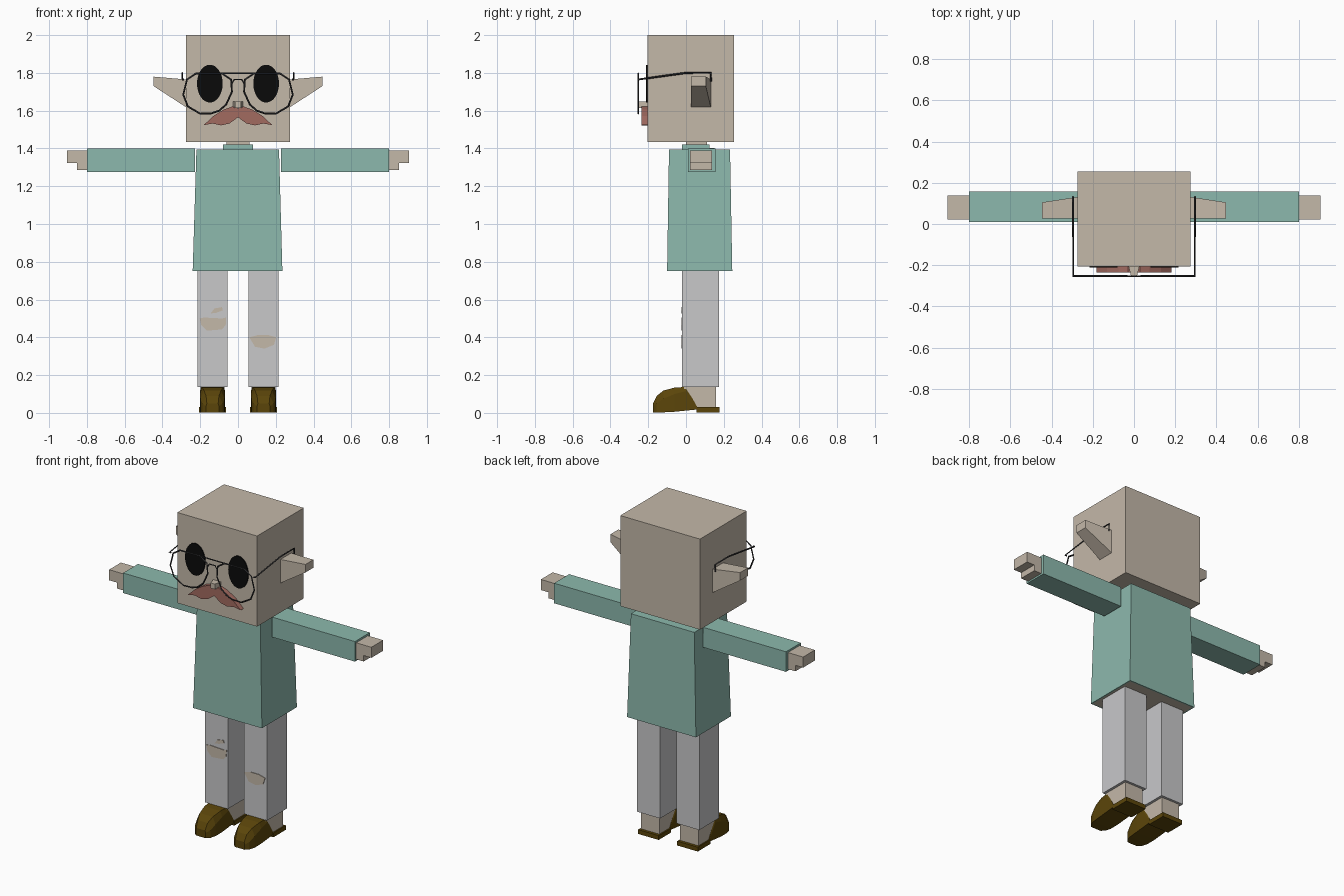
import bpy, bmesh, math
from mathutils import Vector

old = bpy.data.objects.get("Cube")
if old:
    bpy.data.objects.remove(old, do_unlink=True)


def material(name, rgb):
    m = bpy.data.materials.new(name)
    m.use_nodes = True
    col = (*rgb, 1.0)
    m.diffuse_color = col
    m.node_tree.nodes["Principled BSDF"].inputs["Base Color"].default_value = col
    return m


SKIN = material("skin beige", (0.55, 0.48, 0.395))
TEAL = material("shirt teal", (0.265, 0.485, 0.417))
GREY = material("trouser grey", (0.58, 0.58, 0.59))
BROWN = material("shoe brown", (0.105, 0.06, 0.003))
RED = material("moustache red", (0.36, 0.145, 0.118))
DARK = material("frame charcoal", (0.03, 0.03, 0.032))
BLACK = material("eye black", (0.003, 0.003, 0.003))


def loft(name, rings, mat):
    """Join equal rings of points with flat faces and cap both ends."""
    bm = bmesh.new()
    vs = [[bm.verts.new(p) for p in r] for r in rings]
    n = len(vs[0])
    for a, b in zip(vs, vs[1:]):
        for i in range(n):
            j = (i + 1) % n
            bm.faces.new((a[i], a[j], b[j], b[i]))
    bm.faces.new(vs[0][::-1])
    bm.faces.new(vs[-1])
    bmesh.ops.recalc_face_normals(bm, faces=bm.faces)
    me = bpy.data.meshes.new(name)
    bm.to_mesh(me)
    bm.free()
    me.materials.append(mat)
    ob = bpy.data.objects.new(name, me)
    bpy.context.collection.objects.link(ob)
    return ob


def rect(x0, x1, y0, y1, z):
    return [(x0, y0, z), (x1, y0, z), (x1, y1, z), (x0, y1, z)]


def box(name, x0, x1, y0, y1, z0, z1, mat):
    return loft(name, [rect(x0, x1, y0, y1, z0), rect(x0, x1, y0, y1, z1)], mat)


def prism(name, outline, y0, y1, mat):
    """Extrude an x-z outline along y."""
    return loft(name, [[(x, y, z) for x, z in outline] for y in (y0, y1)], mat)


def wire(name, strands, radius):
    """Thin frame wire; each strand is (points, closed)."""
    cu = bpy.data.curves.new(name, "CURVE")
    cu.dimensions = "3D"
    cu.bevel_depth = radius
    cu.bevel_resolution = 0
    cu.use_fill_caps = True
    for pts, closed in strands:
        sp = cu.splines.new("POLY")
        sp.points.add(len(pts) - 1)
        for p, co in zip(sp.points, pts):
            p.co = (*co, 1)
        sp.use_cyclic_u = closed
    cu.materials.append(DARK)
    ob = bpy.data.objects.new(name, cu)
    bpy.context.collection.objects.link(ob)


# Head, neck and collar
box("head", -0.275, 0.275, -0.205, 0.255, 1.435, 2.0, SKIN)
box("neck", -0.06, 0.06, 0.0, 0.11, 1.36, 1.44, SKIN)
box("collar", -0.08, 0.08, -0.02, 0.125, 1.38, 1.42, TEAL)
box("collar_back", -0.075, 0.075, 0.0, 0.15, 1.38, 1.402, TEAL)

# Shirt with a skin underside framed by the hem
shirt = loft("shirt", [rect(-0.24, 0.235, -0.1, 0.245, 0.75),
                       rect(-0.22, 0.217, -0.09, 0.233, 1.395)], TEAL)
shirt.data.materials.append(SKIN)
bm = bmesh.new()
bm.from_mesh(shirt.data)
under = [f for f in bm.faces if f.normal.z < -0.9]
bmesh.ops.inset_region(bm, faces=under, thickness=0.012)
for f in under:
    f.material_index = 1
bm.to_mesh(shirt.data)
bm.free()

# Face: nose and moustache
loft("nose", [[(x, y, z) for x, z in ((-w, 1.615), (w, 1.615), (w, 1.648), (-w, 1.648))]
              for y, w in ((-0.2, 0.028), (-0.25, 0.015))], SKIN)
half = [(0, 1.612), (0.03, 1.622), (0.075, 1.606), (0.13, 1.572), (0.182, 1.523),
        (0.135, 1.532), (0.09, 1.522), (0.045, 1.532), (0, 1.565)]
prism("moustache", half + [(-x, z) for x, z in half[-2:0:-1]], -0.235, -0.2, RED)

# Half outlines shared by both sides
lens = [(0.29, 1.685), (0.27, 1.765), (0.222, 1.797), (0.085, 1.797), (0.037, 1.765),
        (0.032, 1.7), (0.063, 1.632), (0.1, 1.6), (0.14, 1.586), (0.2, 1.584), (0.265, 1.622)]
hand = [(0.79, 1.285), (0.852, 1.285), (0.852, 1.322), (0.905, 1.322), (0.905, 1.388), (0.79, 1.388)]
FRONT = -0.253

for s, side in ((1, "left"), (-1, "right")):
    # Eye plate
    ring = [(s * 0.149 + 0.068 * math.cos(a), 1.743 + 0.1 * math.sin(a))
            for a in (math.tau * i / 32 for i in range(32))]
    prism(side + "_eye", ring, -0.212, -0.204, BLACK)

    # Tapered ear
    loft(side + "_ear", [[(s * x, y, z) for y, z in ((0.027, lo), (y1, lo), (y1, hi), (0.027, hi))]
                         for x, y1, lo, hi in ((0.27, 0.132, 1.615, 1.765),
                                               (0.447, 0.105, 1.73, 1.78))], SKIN)

    # Sleeve and stepped hand
    box(side + "_sleeve", s * 0.228, s * 0.8, 0.01, 0.157, 1.275, 1.4, TEAL)
    prism(side + "_hand", [(s * x, z) for x, z in hand], 0.022, 0.138, SKIN)

    # Trouser leg, ankle and shoe
    c = s * 0.135
    box(side + "_trouser_leg", c - 0.079, c + 0.079, -0.02, 0.175, 0.138, 0.752, GREY)
    box(side + "_ankle", c - 0.063, c + 0.063, -0.01, 0.16, 0.02, 0.15, SKIN)
    box(side + "_heel", c - 0.071, c + 0.071, 0.055, 0.178, 0.003, 0.03, BROWN)
    rings = []
    for y, hb, ht, z0, zm, z1 in ((-0.175, 0.034, 0.03, 0.003, 0.035, 0.05),
                                  (-0.155, 0.054, 0.034, 0.003, 0.05, 0.09),
                                  (-0.12, 0.064, 0.045, 0.003, 0.075, 0.118),
                                  (-0.06, 0.067, 0.055, 0.006, 0.1, 0.134),
                                  (0.0, 0.067, 0.06, 0.012, 0.115, 0.137),
                                  (0.06, 0.067, 0.066, 0.018, 0.024, 0.03)):
        rings.append([(c - hb, y, z0), (c + hb, y, z0), (c + hb, y, zm),
                      (c + ht, y, z1), (c - ht, y, z1), (c - hb, y, zm)])
    loft(side + "_shoe", rings, BROWN)

    # Spectacle lens rim and temple arm
    wire(side + "_lens_rim", [([(s * x, FRONT, z) for x, z in lens], True)], 0.005)
    temple = [(0.285, FRONT, 1.765), (0.295, FRONT, 1.765), (0.295, 0.0, 1.8),
              (0.295, 0.132, 1.8), (0.295, 0.132, 1.755)]
    wire(side + "_temple", [([(s * x, y, z) for x, y, z in temple], False)], 0.005)

# Spectacle top bar and bridge
wire("spectacle_bridge", [
    ([(-0.1, FRONT, 1.797), (0.1, FRONT, 1.797)], False),
    ([(-0.035, FRONT, 1.74), (-0.02, FRONT, 1.765), (0.02, FRONT, 1.765), (0.035, FRONT, 1.74)], False)], 0.004)

# Torn knees showing skin
tears = {
    "right_knee_tear": [(-0.203, 0.5), (-0.18, 0.505), (-0.085, 0.5), (-0.063, 0.505),
                        (-0.065, 0.465), (-0.085, 0.442), (-0.165, 0.435), (-0.195, 0.465)],
    "right_small_tear": [(-0.145, 0.526), (-0.125, 0.553), (-0.085, 0.56), (-0.08, 0.543), (-0.115, 0.53)],
    "left_knee_tear": [(0.06, 0.4), (0.105, 0.412), (0.16, 0.412), (0.203, 0.4),
                       (0.19, 0.36), (0.14, 0.34), (0.09, 0.35)],
}
for name, outline in tears.items():
    prism(name, outline, -0.024, -0.018, SKIN)
